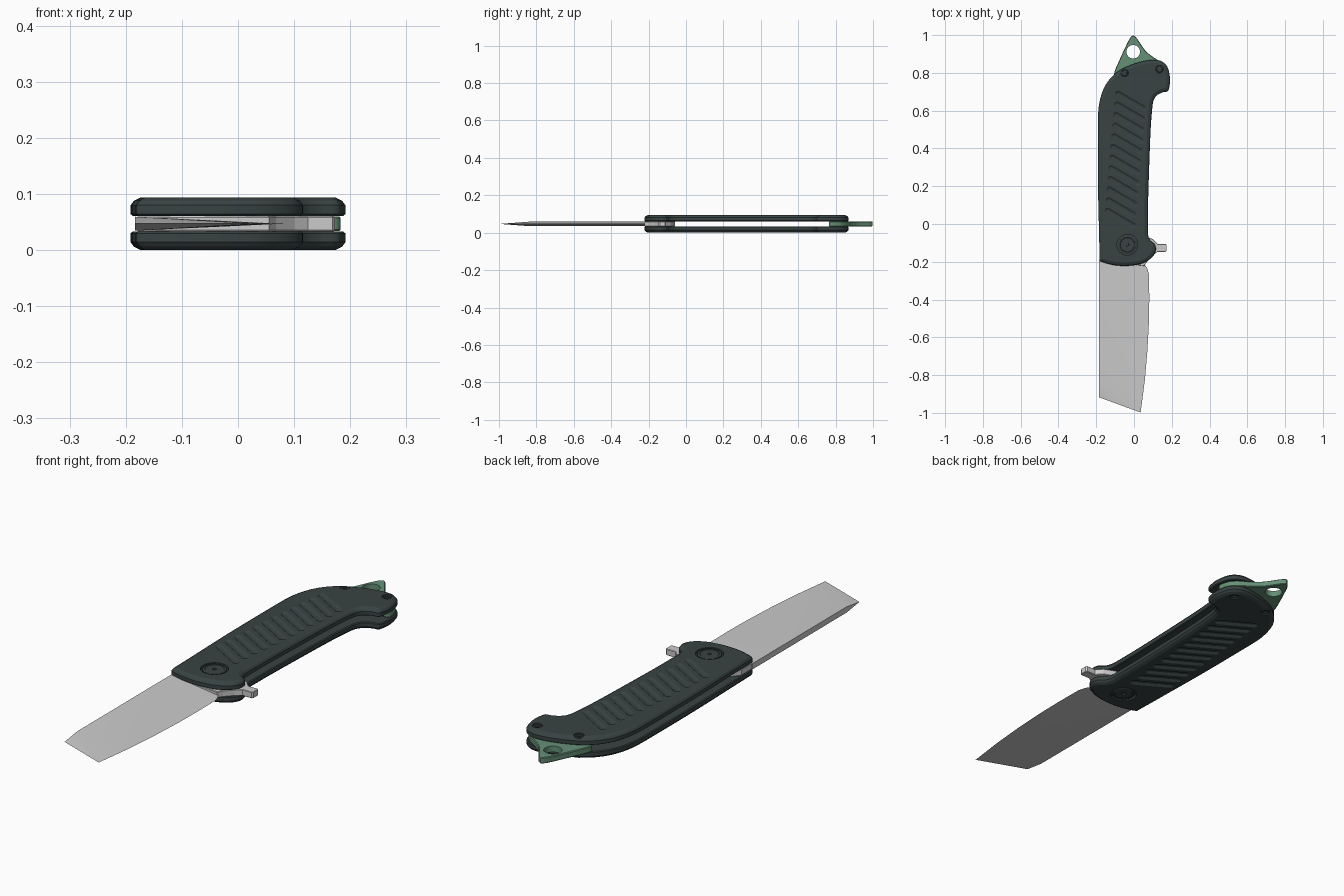
import bpy, bmesh, math
from mathutils import Vector

if "Cube" in bpy.data.objects:
    bpy.data.objects.remove(bpy.data.objects["Cube"])

MID = 0.047          # centre plane of the knife thickness


def material(name, color):
    m = bpy.data.materials.new(name)
    m.diffuse_color = (*color, 1)
    m.use_nodes = True
    m.node_tree.nodes["Principled BSDF"].inputs["Base Color"].default_value = m.diffuse_color
    return m


DARK = material("dark_grip", (0.04, 0.055, 0.055))
GREEN = material("green_metal", (0.13, 0.28, 0.18))


def spline(ctrl, n=5):
    """Closed smooth outline through the control points."""
    pts, k = [], len(ctrl)
    for i in range(k):
        a, b, c, d = (Vector(ctrl[(i + j) % k]) for j in (-1, 0, 1, 2))
        # limited tangents keep unevenly spaced points from overshooting
        l0, l1, l2 = (b - a).length, (c - b).length, (d - c).length
        m1 = ((c - a) / (l0 + l1)) * min(l1, 1.5 * l0)
        m2 = ((d - b) / (l1 + l2)) * min(l1, 1.5 * l2)
        for s in range(n):
            t = s / n
            pts.append(b * (2*t**3 - 3*t*t + 1) + m1 * (t**3 - 2*t*t + t)
                       + c * (3*t*t - 2*t**3) + m2 * (t**3 - t*t))
    return pts


def circle(x, y, r, n=32):
    return [Vector((x + r * math.cos(2*math.pi*i/n), y + r * math.sin(2*math.pi*i/n))) for i in range(n)]


def capsule(a, b, r, n=6):
    a, b = Vector(a), Vector(b)
    ang = math.atan2(b.y - a.y, b.x - a.x) - math.pi / 2
    out = []
    for c, start in ((b, ang), (a, ang + math.pi)):
        for i in range(n + 1):
            t = start + math.pi * i / n
            out.append(c + r * Vector((math.cos(t), math.sin(t))))
    return out


def offset(pts, inset):
    """Inset an outline, relaxing any edges that flip at tight corners."""
    k = len(pts)
    out = []
    for i in range(k):
        e1 = (pts[i] - pts[i-1]).normalized()
        e2 = (pts[(i+1) % k] - pts[i]).normalized()
        t = (e1 + e2).normalized()
        out.append(pts[i] + Vector((-t.y, t.x)) * inset)
    for _ in range(200):
        bad = set()
        for i in range(k):
            j = (i + 1) % k
            if (out[j] - out[i]).dot(pts[j] - pts[i]) <= 0:
                bad |= {i, j}
        if not bad:
            break
        for i in bad:
            out[i] = (out[i-1] + out[(i+1) % k]) / 2
    return out


def loft(bm, outline, rings):
    """Stack the outline at each (z, inset) and cap both ends."""
    pts = [Vector(p) for p in outline]
    k = len(pts)
    if sum(pts[i-1].x * pts[i].y - pts[i].x * pts[i-1].y for i in range(k)) < 0:
        pts.reverse()
    loops = [[bm.verts.new((p.x, p.y, z)) for p in offset(pts, d)] for z, d in rings]
    bm.faces.new(loops[0][::-1])
    bm.faces.new(loops[-1])
    for lo, hi in zip(loops, loops[1:]):
        for i in range(k):
            j = (i + 1) % k
            bm.faces.new((lo[i], lo[j], hi[j], hi[i]))


def finish(bm, name, mat=None):
    bmesh.ops.recalc_face_normals(bm, faces=bm.faces)
    me = bpy.data.meshes.new(name)
    bm.to_mesh(me)
    bm.free()
    ob = bpy.data.objects.new(name, me)
    bpy.context.collection.objects.link(ob)
    if mat:
        me.materials.append(mat)
    return ob


def part(name, outline, rings, mat=None):
    bm = bmesh.new()
    loft(bm, outline, rings)
    return finish(bm, name, mat)


def activate(ob):
    bpy.ops.object.select_all(action='DESELECT')
    ob.select_set(True)
    bpy.context.view_layer.objects.active = ob


def smooth(ob):
    activate(ob)
    bpy.ops.object.shade_smooth_by_angle(angle=math.radians(25))


def cut(ob, cutter):
    mod = ob.modifiers.new("cut", 'BOOLEAN')
    mod.operation, mod.solver, mod.object = 'DIFFERENCE', 'EXACT', cutter
    mod.use_self = True
    activate(ob)
    bpy.ops.object.modifier_apply(modifier=mod.name)
    bpy.data.objects.remove(cutter)


plane = bpy.data.objects.new("mirror_plane", None)
plane.location.z = MID
plane.hide_render = True
bpy.context.collection.objects.link(plane)
bpy.context.view_layer.update()


def mirror_z(ob):
    m = ob.modifiers.new("mirror", 'MIRROR')
    m.use_axis = (False, False, True)
    m.use_mirror_merge = False
    m.mirror_object = plane


# Handle scales: chamfered outline, mirrored to the underside
handle = spline([
    (-.178, -.197), (-.12, -.215), (-.05, -.222), (.02, -.215), (.063, -.2), (.1, -.172),
    (.115, -.14), (.11, -.108), (.085, -.085), (.074, -.05), (.075, .13), (.088, .5),
    (.1, .64), (.115, .675), (.145, .695), (.178, .703), (.187, .725), (.191, .77),
    (.175, .835), (.14, .864), (.085, .868), (.0, .848), (-.085, .808), (-.145, .745),
    (-.177, .67), (-.19, .58), (-.191, .23), (-.185, -.05), (-.182, -.185)])
scale = part("handle_scales", handle,
             [(.061, .004), (.064, 0), (.080, 0), (.088, .006), (.094, .018)], DARK)

# Diagonal grip grooves plus recesses for pivot and screws
screws = [(-.05, .80), (.135, .82)]
pivot = (-.035, -.11)
bm = bmesh.new()
count = 12
for i in range(count):
    t = i / (count - 1)
    x0, x1 = -.085 - .055 * t, .05 - .055 * t
    y0 = .69 - .62 * t
    loft(bm, capsule((x0, y0), (x1, y0 - .58 * (x1 - x0)), .017), [(.087, .011), (.0945, 0)])
for c, r in [(pivot, .055)] + [(s, .02) for s in screws]:
    loft(bm, circle(*c, r), [(.084, 0), (.098, 0)])
cut(scale, finish(bm, "groove_cutter"))
mirror_z(scale)
smooth(scale)

# Pivot and screws with sockets, on both sides
head = part("pivot_screw", circle(*pivot, .048),
            [(.08, 0), (.092, 0), (.094, .003), (.094, .009), (.0925, .011), (.0925, .04), (.086, .041)], DARK)
mirror_z(head)
smooth(head)
for i, s in enumerate(screws):
    head = part(f"handle_screw_{i + 1}", circle(*s, .0175, 24),
                [(.08, 0), (.089, 0), (.091, .002), (.091, .008), (.085, .0085)], DARK)
    mirror_z(head)
    smooth(head)

# Blade tang with flipper tab
H = .0125
tang = [(-.18, -.195), (.055, -.222), (.068, -.2), (.1, -.165), (.125, -.147), (.168, -.147),
        (.173, -.14), (.173, -.112), (.168, -.106), (.125, -.106), (.1, -.08), (.05, -.06),
        (-.1, -.06), (-.15, -.08), (-.18, -.12)]
part("blade_tang", tang, [(MID - H - .001, .002), (MID - H + .001, 0), (MID + H - .001, 0), (MID + H + .001, .002)])

# Blade: flat grind from spine to edge, with an angled tip facet
edge = [(.06, -.22), (.07, -.235), (.08, -.27), (.081, -.4), (.079, -.52),
        (.071, -.67), (.057, -.83), (.035, -.998)]
bm = bmesh.new()
rim = [bm.verts.new((x, y, MID)) for x, y in edge]
corner = bm.verts.new((-.184, -.918, MID))
sides = []
for s in (1, -1):
    spine = [bm.verts.new((-.184, y, MID + s * H)) for y in (-.19, -.83)]
    for a, b in zip(rim[:-1], rim[1:]):
        bm.faces.new((spine[0] if b is not rim[-1] else spine[1], a, b))
    bm.faces.new((spine[0], rim[-2], spine[1]))
    bm.faces.new((spine[1], rim[-1], corner))
    sides.append(spine)
(a0, a1), (b0, b1) = sides
bm.faces.new((a0, a1, b1, b0))
bm.faces.new((a1, corner, b1))
bm.faces.new((a0, b0, rim[0]))
smooth(finish(bm, "blade"))

# Pointed green end spacer with lanyard hole
spacer = spline([
    (-.105, .79), (-.098, .82), (-.065, .895), (-.025, .978), (-.004, .998), (.017, .98),
    (.06, .918), (.1, .885), (.145, .855), (.172, .825), (.183, .78), (.172, .766),
    (.12, .768), (.0, .772), (-.09, .776)])
end = part("end_spacer", spacer, [(.034, .003), (.037, 0), (.057, 0), (.060, .003)], GREEN)
cut(end, part("hole_cutter", circle(-.004, .912, .036), [(.02, 0), (.08, 0)]))
smooth(end)
